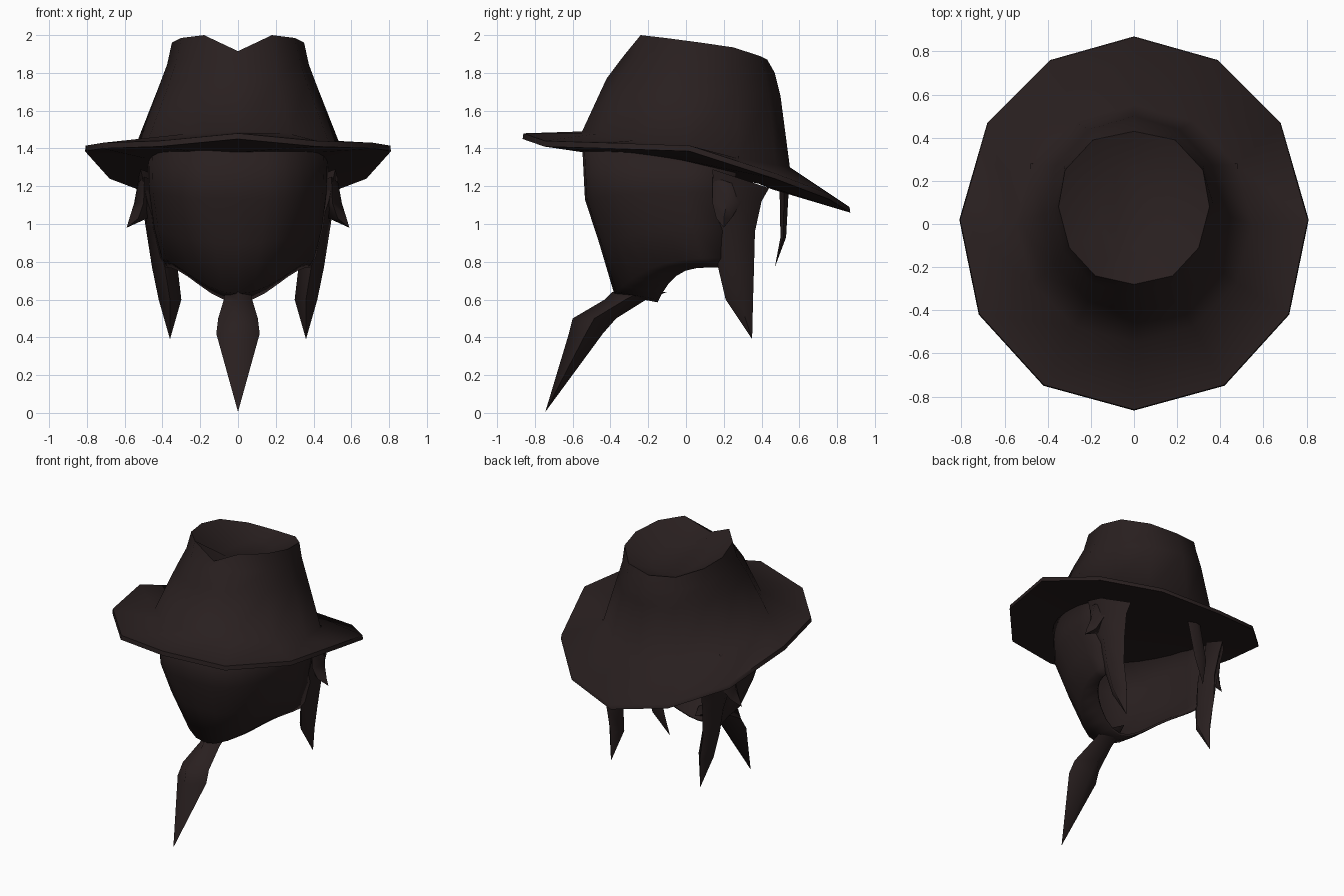
import bpy
import bmesh
from math import sin, cos, pi, radians, copysign

cube = bpy.data.objects.get("Cube")
if cube:
    bpy.data.objects.remove(cube, do_unlink=True)

# One dark cloth colour for everything
cloth = bpy.data.materials.new("dark_brown_cloth")
cloth.use_nodes = True
cloth.diffuse_color = (0.022, 0.014, 0.014, 1)
bsdf = next(n for n in cloth.node_tree.nodes if n.type == "BSDF_PRINCIPLED")
bsdf.inputs["Base Color"].default_value = cloth.diffuse_color
bsdf.inputs["Roughness"].default_value = 0.9


def loft(name, rings, closed=True, caps=True, sharp=75):
    """Skin a list of equally long point rings; a one-point ring is a tip."""
    bm = bmesh.new()
    rows = [[bm.verts.new(p) for p in ring] for ring in rings]
    for a, b in zip(rows, rows[1:]):
        n = len(a)
        for i in range(n if closed else n - 1):
            j = (i + 1) % n
            if len(b) == 1:
                bm.faces.new((a[i], a[j], b[0]))
            else:
                bm.faces.new((a[i], a[j], b[j], b[i]))
    if caps:
        for row in (rows[0], rows[-1]):
            if len(row) > 2:
                bm.faces.new(row)
    bmesh.ops.recalc_face_normals(bm, faces=bm.faces)
    mesh = bpy.data.meshes.new(name)
    bm.to_mesh(mesh)
    bm.free()
    mesh.materials.append(cloth)
    obj = bpy.data.objects.new(name, mesh)
    bpy.context.collection.objects.link(obj)
    bpy.ops.object.select_all(action="DESELECT")
    obj.select_set(True)
    bpy.context.view_layer.objects.active = obj
    bpy.ops.object.shade_smooth_by_angle(angle=radians(sharp))
    return obj


def mirrored(half):
    """Close a front-to-back half outline across x = 0."""
    return half + [(-x, y, z) for x, y, z in half[-2:0:-1]]


def oval(rx, front, back, height):
    """Twelve-sided ring starting at the front, with height given by y."""
    mid, ry = (front + back) / 2, (back - front) / 2
    ring = []
    for i in range(12):
        a = i * pi / 6
        y = mid - ry * cos(a)
        ring.append((rx * sin(a), y, height(y)))
    return ring


def slope(y0, z0, y1, z1):
    return lambda y: z0 + (z1 - z0) * (y - y0) / (y1 - y0)


def diamond(x0, x1, y0, y1, z, skew=0, tilt=0):
    """Four-sided section; skew turns it around the head, tilt drops its back."""
    xm, ym = (x0 + x1) / 2, (y0 + y1) / 2
    return [(xm + skew, y0, z + tilt), (x1, ym, z),
            (xm - skew, y1, z - tilt), (x0, ym, z)]


# Hat: thin drooping brim flowing into a tapering crown with a notched, sunken top
edge = mirrored([(0, -0.865, 1.45), (0.42, -0.75, 1.41), (0.72, -0.42, 1.4),
                 (0.81, 0.02, 1.385), (0.68, 0.47, 1.24),
                 (0.39, 0.76, 1.13), (0, 0.87, 1.06)])
edge_top = [(x * 0.995, y * 0.995, z + 0.03) for x, y, z in edge]
under = oval(0.48, -0.55, 0.45, lambda y: 1.335 - 0.22 * y - 0.25 * y * y)
rim = mirrored([(0, -0.28, 1.915), (0.18, -0.24, 2.0), (0.3, -0.11, 1.985),
                (0.35, 0.08, 1.96), (0.32, 0.25, 1.935),
                (0.19, 0.39, 1.89), (0, 0.43, 1.87)])
dent = [(x * 0.45, 0.08 + (y - 0.08) * 0.6, 1.87 - 0.1 * y) for x, y, z in rim]
loft("hat", [under, edge, edge_top,
             oval(0.55, -0.55, 0.55, slope(-0.55, 1.49, 0.55, 1.3)),
             oval(0.42, -0.42, 0.5, slope(-0.41, 1.77, 0.5, 1.68)),
             oval(0.375, -0.33, 0.47, slope(-0.33, 1.89, 0.47, 1.8)),
             rim, dent])


# Face cloth: open-backed wrap, boxy at the brow and narrowing to the chin
def wrap(width, back, depth, z_front, z_back, box, point):
    ring = []
    for i in range(-8, 9):
        a = i * pi / 16
        s, c = sin(a), max(cos(a), 0)
        z = z_back + (z_front - z_back) * c ** point
        ring.append((width * copysign(abs(s) ** box, s),
                     back - depth * c ** box, z))
    return ring


mask = loft("face_cloth", [wrap(0.48, 0.28, 0.83, 1.42, 1.36, 0.68, 2),
                           wrap(0.475, 0.25, 0.785, 1.13, 1.17, 0.7, 2),
                           wrap(0.45, 0.22, 0.68, 0.9, 0.98, 0.8, 2),
                           wrap(0.41, 0.19, 0.57, 0.63, 0.82, 1, 3),
                           wrap(0.38, 0.18, 0.33, 0.585, 0.77, 1, 4)],
            closed=False, caps=False)
thick = mask.modifiers.new("thickness", "SOLIDIFY")
thick.thickness = 0.015

# Hanging cloth tail under the chin
loft("cloth_tail", [diamond(-0.07, 0.07, -0.39, -0.1, 0.64),
                    diamond(-0.075, 0.075, -0.43, -0.21, 0.6),
                    diamond(-0.105, 0.105, -0.6, -0.37, 0.5),
                    diamond(-0.115, 0.115, -0.62, -0.44, 0.42),
                    [(0, -0.745, 0.005)]])

# Side hair locks, each with a short outward tuft
for side, s in (("left", 1), ("right", -1)):
    lock = [diamond(0.38, 0.53, 0.14, 0.44, 1.24, 0.06, 0.05),
            diamond(0.37, 0.51, 0.15, 0.4, 1.12, 0.04),
            diamond(0.33, 0.485, 0.165, 0.365, 0.96, 0.02),
            diamond(0.32, 0.455, 0.17, 0.36, 0.77),
            diamond(0.3, 0.42, 0.21, 0.355, 0.6),
            [(0.36, 0.35, 0.39)]]
    tuft = [diamond(0.42, 0.53, 0.14, 0.32, 1.22, 0.02, 0.03),
            diamond(0.45, 0.55, 0.14, 0.29, 1.11),
            diamond(0.48, 0.575, 0.16, 0.24, 1.03),
            [(0.59, 0.2, 0.98)]]
    for part, rings in (("lock", lock), ("tuft", tuft)):
        flipped = [[(s * x, y, z) for x, y, z in ring] for ring in rings]
        loft(f"{side}_hair_{part}", flipped)

# Single thin lock at the back
loft("back_hair_lock", [diamond(-0.13, -0.02, 0.495, 0.545, 1.2),
                        diamond(-0.19, -0.09, 0.5, 0.53, 0.93),
                        [(-0.2, 0.47, 0.77)]])
